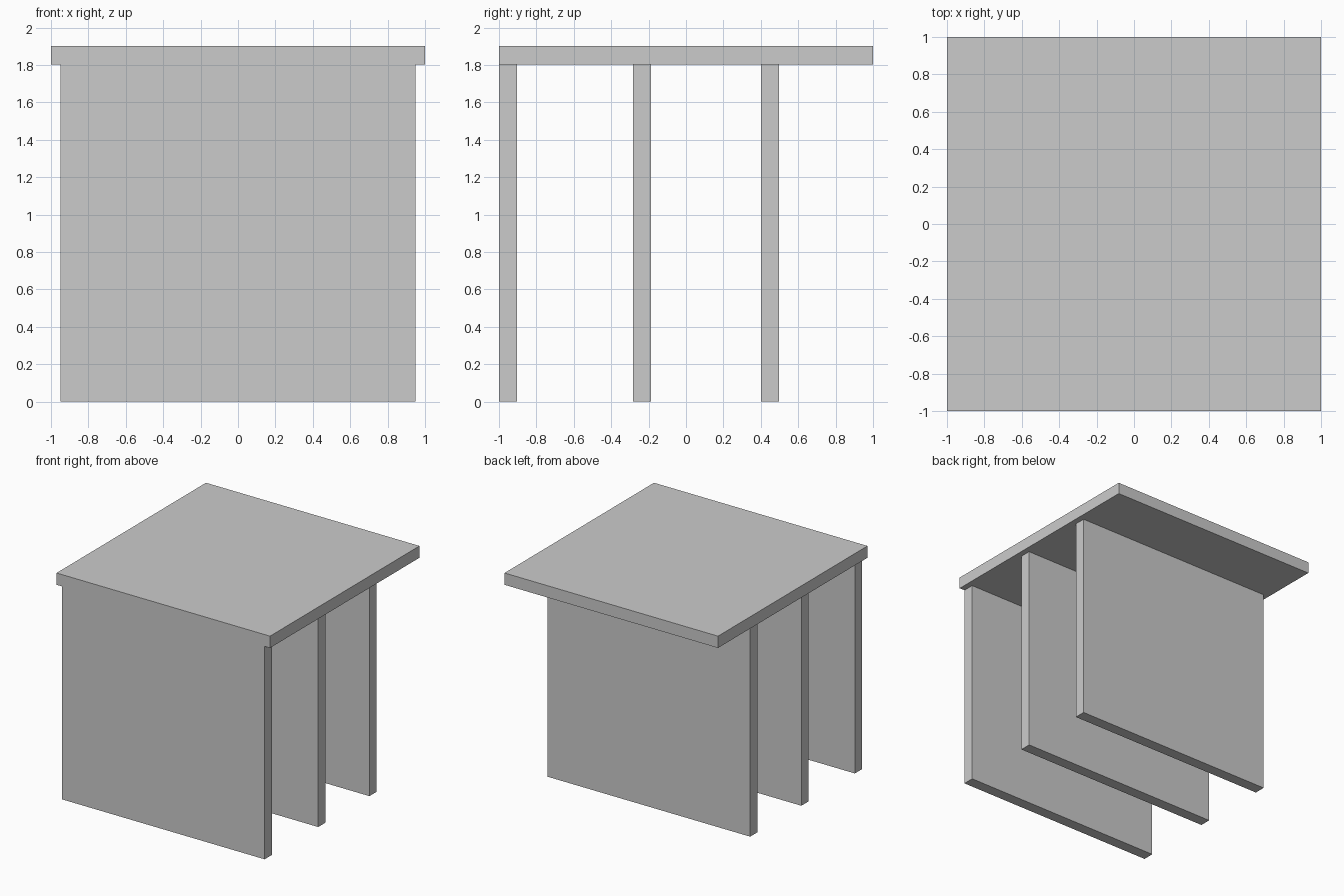
import bpy

if "Cube" in bpy.data.objects:
    bpy.data.objects.remove(bpy.data.objects["Cube"])


def box(name, x, y, z):
    """Add a box from (min, max) ranges on each axis."""
    ranges = (x, y, z)
    bpy.ops.mesh.primitive_cube_add(size=1, location=[(a + b) / 2 for a, b in ranges])
    obj = bpy.context.object
    obj.name = name
    obj.scale = [b - a for a, b in ranges]
    bpy.ops.object.transform_apply(location=False, rotation=False, scale=True)
    return obj


TOP_Z = 1.803
THICKNESS = 0.097

# Square top slab
box("table_top", (-1, 1), (-1, 1), (TOP_Z, 1.903))

# Three upright panels, the first flush with the front edge
for name, y in (("front_panel", -1.0), ("middle_panel", -0.284), ("rear_panel", 0.401)):
    box(name, (-0.95, 0.95), (y, y + THICKNESS), (0, TOP_Z))
